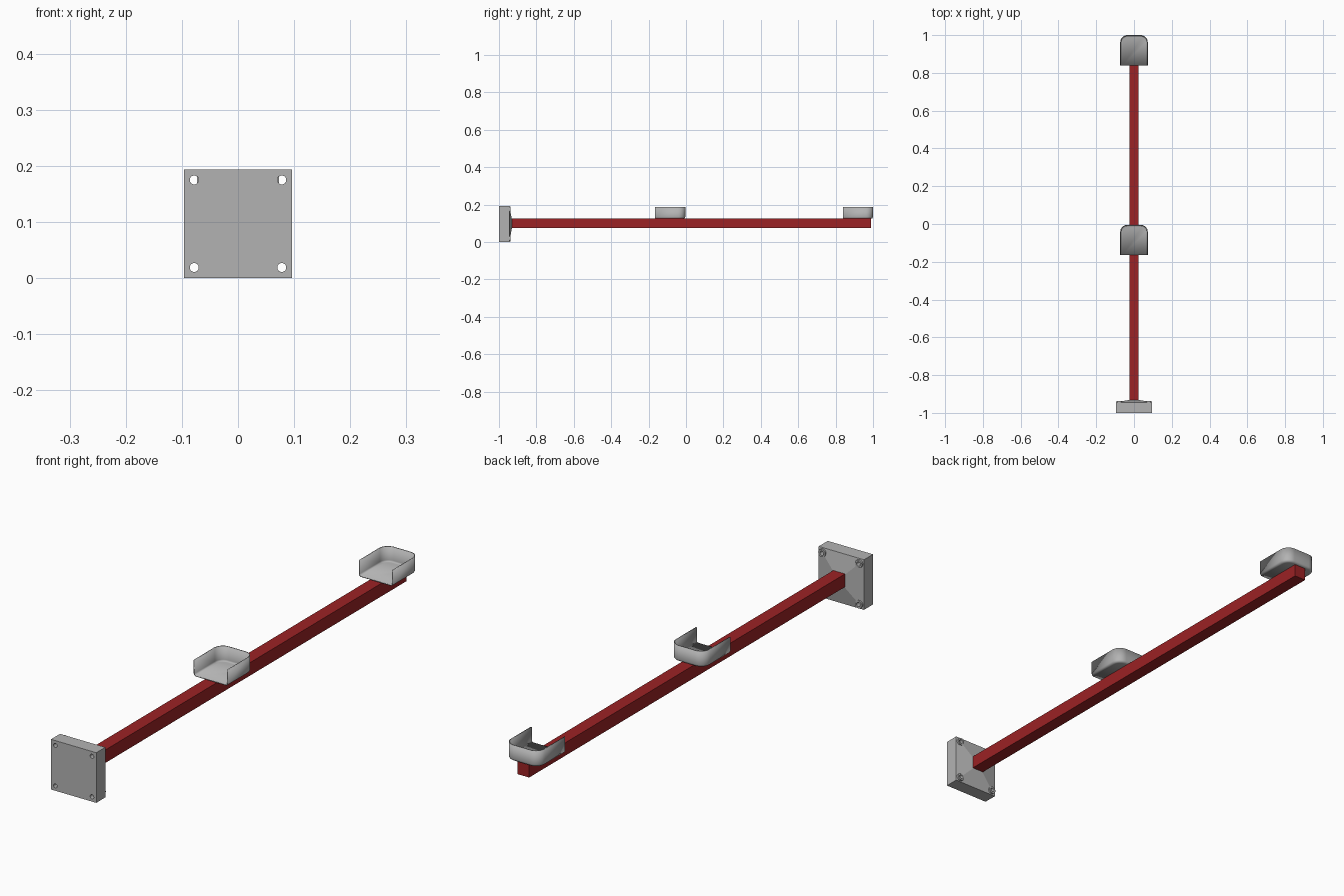
import bpy, bmesh, math

if "Cube" in bpy.data.objects:
    bpy.data.objects.remove(bpy.data.objects["Cube"])


def material(name, color):
    m = bpy.data.materials.new(name)
    m.diffuse_color = (*color, 1)
    m.use_nodes = True
    m.node_tree.nodes["Principled BSDF"].inputs["Base Color"].default_value = m.diffuse_color
    return m


GRAY = material("light gray metal", (0.45, 0.45, 0.45))
RED = material("dark red paint", (0.33, 0.016, 0.018))
ZC = 0.097  # height of the bar axis and plate centre


def finish(name, bm, mat, smooth=False):
    bmesh.ops.recalc_face_normals(bm, faces=bm.faces[:])
    mesh = bpy.data.meshes.new(name)
    bm.to_mesh(mesh)
    bm.free()
    ob = bpy.data.objects.new(name, mesh)
    bpy.context.collection.objects.link(ob)
    mesh.materials.append(mat)
    if smooth:
        bpy.ops.object.select_all(action='DESELECT')
        ob.select_set(True)
        bpy.context.view_layer.objects.active = ob
        bpy.ops.object.shade_smooth_by_angle(angle=math.radians(35))
    return ob


def loft(bm, rings, cap=True, closed=False):
    """Rings of (radius, y) swept round the given centre; each ring is a list of points."""
    rows = [[bm.verts.new(p) for p in r] for r in rings]
    n = len(rows[0])
    pairs = list(zip(rows, rows[1:])) + ([(rows[-1], rows[0])] if closed else [])
    for a, b in pairs:
        for i in range(n):
            j = (i + 1) % n
            bm.faces.new((a[i], a[j], b[j], b[i]))
    if cap:
        bm.faces.new(rows[0])
        bm.faces.new(rows[-1])


def square(h, y, zc=ZC):
    return [(-h, y, zc - h), (h, y, zc - h), (h, y, zc + h), (-h, y, zc + h)]


def circle(r, y, cx, cz, n=24):
    return [(cx + r * math.cos(2 * math.pi * i / n), y, cz + r * math.sin(2 * math.pi * i / n))
            for i in range(n)]


# Square bar
bm = bmesh.new()
loft(bm, [square(0.025, -0.94, 0.1), square(0.025, 0.99, 0.1)])
finish("bar", bm, RED)

# Wall plate with a shallow pyramid on its back
bm = bmesh.new()
loft(bm, [square(0.0965, -1), square(0.0965, -0.945), square(0.025, -0.931)])
plate = finish("wall_plate", bm, GRAY)

# Bolt holes and the raised rings round them
corners = [(sx * 0.078, ZC + sz * 0.078) for sx in (-1, 1) for sz in (-1, 1)]
bm = bmesh.new()
for cx, cz in corners:
    loft(bm, [circle(0.008, -1.05, cx, cz), circle(0.008, -0.9, cx, cz)])
cutter = finish("bolt_hole_cutter", bm, GRAY)
cutter.hide_render = True
cutter.hide_set(True)
cut = plate.modifiers.new("bolt_holes", 'BOOLEAN')
cut.operation, cut.object, cut.solver = 'DIFFERENCE', cutter, 'EXACT'

bm = bmesh.new()
for cx, cz in corners:
    loft(bm, [circle(0.008, -0.95, cx, cz), circle(0.015, -0.95, cx, cz),
              circle(0.015, -0.937, cx, cz), circle(0.008, -0.937, cx, cz)],
         cap=False, closed=True)
finish("bolt_rings", bm, GRAY, smooth=True)


def tray_row(inset, z, y0, y1, w=0.073, r=0.038, n=8):
    """U-shaped outline, open towards the front."""
    pts = [(w - inset, y0, z)]
    for sx, start in ((1, 0), (-1, math.pi / 2)):
        for i in range(n + 1):
            a = start + math.pi / 2 * i / n
            pts.append((sx * (w - r) + (r - inset) * math.cos(a),
                        y1 - r + (r - inset) * math.sin(a), z))
    return pts + [(-w + inset, y0, z)]


# Open trays: floor, rounded bottom edge and thin walls
def tray(name, y1, fillet=0.01, z0=0.125, z1=0.187):
    bm = bmesh.new()
    rows = []
    for i in range(5):
        a = math.pi / 2 * i / 4
        rows.append((fillet * (1 - math.sin(a)), z0 + fillet * (1 - math.cos(a))))
    rows.append((0, z1))
    verts = [[bm.verts.new(p) for p in tray_row(d, z, y1 - 0.161, y1)] for d, z in rows]
    bm.faces.new(verts[0])
    for a, b in zip(verts, verts[1:]):
        for i in range(len(a) - 1):
            bm.faces.new((a[i], a[i + 1], b[i + 1], b[i]))
    ob = finish(name, bm, GRAY, smooth=True)
    # Make the floor face down so the thickness grows inwards
    if max(ob.data.polygons, key=lambda p: p.area).normal.z > 0:
        ob.data.flip_normals()
    wall = ob.modifiers.new("wall_thickness", 'SOLIDIFY')
    wall.thickness, wall.offset, wall.use_even_offset = 0.004, -1, True


tray("middle_tray", -0.004)
tray("end_tray", 1.0)
